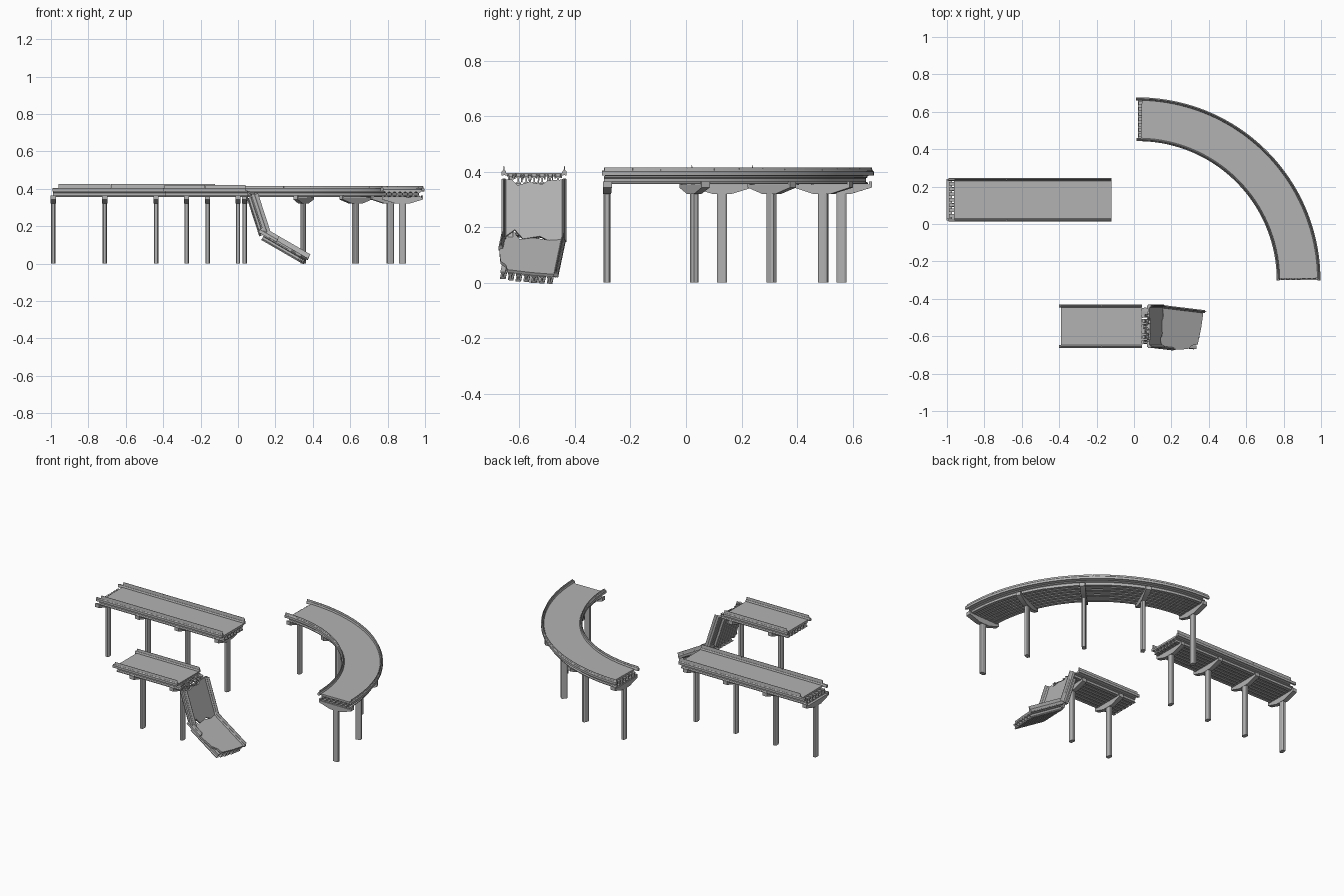
import bpy, bmesh, math, random
from mathutils import Vector, Matrix

random.seed(4)
if "Cube" in bpy.data.objects:
    bpy.data.objects.remove(bpy.data.objects["Cube"])

concrete = bpy.data.materials.new("concrete_grey")
concrete.use_nodes = True
GREY = (0.45, 0.45, 0.45, 1)
concrete.diffuse_color = GREY
concrete.node_tree.nodes["Principled BSDF"].inputs["Base Color"].default_value = GREY

DECK_TOP = 0.395
DECK_BASE = 0.383
GIRDERS = [(i - 3) * 0.0285 for i in range(7)]


# Helpers
def loft(bm, rings):
    """Skin a closed, capped solid through matching rings of points."""
    rows = [[bm.verts.new(p) for p in ring] for ring in rings]
    n = len(rows[0])
    for a, b in zip(rows, rows[1:]):
        for i in range(n):
            j = (i + 1) % n
            bm.faces.new((a[i], a[j], b[j], b[i]))
    bm.faces.new(rows[0])
    bm.faces.new(rows[-1])


def sweep(bm, place, profile, start, end, steps=1):
    stops = [start + (end - start) * k / steps for k in range(steps + 1)]
    loft(bm, [[place(s, u, z) for u, z in profile] for s in stops])


def finish(name, bm):
    bmesh.ops.recalc_face_normals(bm, faces=bm.faces)
    mesh = bpy.data.meshes.new(name)
    bm.to_mesh(mesh)
    bm.free()
    mesh.shade_smooth()
    mesh.set_sharp_from_angle(angle=math.radians(20))
    mesh.materials.append(concrete)
    obj = bpy.data.objects.new(name, mesh)
    bpy.context.collection.objects.link(obj)


# Tracks: distance along, offset across and height become a point
def straight(y):
    return lambda s, u, z: Vector((s, y + u, z))


def bend(s, u, z):
    a = math.radians(s)
    r = 0.86 + u
    return Vector((0.02 + r * math.cos(a), -0.3 + r * math.sin(a), z))


def tilted(origin, pitch, yaw):
    m = (Matrix.Translation(origin) @ Matrix.Rotation(math.radians(pitch), 4, 'Y')
         @ Matrix.Rotation(math.radians(yaw), 4, 'Z'))
    return lambda s, u, z: m @ Vector((s, u, z - DECK_TOP))


# Cross-sections
def girder_profile(u):
    half = [(0.010, 0.355), (0.010, 0.360), (0.003, 0.364),
            (0.003, 0.376), (0.009, 0.379), (0.009, 0.384)]
    return [(u + w, z) for w, z in half] + [(u - w, z) for w, z in reversed(half)]


def kerb_profile(side):
    pts = [(0.101, 0.389), (0.117, 0.386), (0.117, 0.400),
           (0.113, 0.405), (0.104, 0.405), (0.101, 0.398)]
    return [(side * u, z) for u, z in pts]


def rail_profile(side, top):
    return [(side * u, z) for u, z in
            [(0.106, 0.404), (0.112, 0.404), (0.110, top), (0.108, top)]]


SLAB = [(-0.112, DECK_TOP), (-0.112, 0.389), (-0.09, DECK_BASE),
        (0.09, DECK_BASE), (0.112, 0.389), (0.112, DECK_TOP)]
CAP = [(-0.11, 0.365), (-0.11, 0.343), (-0.035, 0.32), (0.035, 0.32),
       (0.11, 0.343), (0.11, 0.365), (0.1, 0.365), (0.1, 0.354),
       (-0.1, 0.354), (-0.1, 0.365)]
COLUMN = [(-0.5, -0.3), (-0.5, 0.3), (-0.3, 0.5), (0.3, 0.5),
          (0.5, 0.3), (0.5, -0.3), (0.3, -0.5), (-0.3, -0.5)]


# Parts
def add_barrier(name, place, side, start, end, inset, top, steps, panels):
    bm = bmesh.new()
    sweep(bm, place, kerb_profile(side), start, end, steps)
    first = start + inset
    size = (end - first) / panels
    for k in range(panels):
        a = first + size * k
        sweep(bm, place, rail_profile(side, top), a, a + size * 0.994,
              max(1, steps // panels))
    finish(name, bm)


def add_girders(name, place, start, ends, steps=1):
    bm = bmesh.new()
    for u, end in zip(GIRDERS, ends):
        sweep(bm, place, girder_profile(u), start, end, steps)
    finish(name, bm)


def add_piers(name, place, stations, unit):
    bm = bmesh.new()
    for s in stations:
        loft(bm, [[place(s + a * 0.024 * unit, b * 0.036, z) for a, b in COLUMN]
                  for z in (0.0, 0.33)])
    finish(name + "_columns", bm)
    bm = bmesh.new()
    for s in stations:
        sweep(bm, place, CAP, s - 0.014 * unit, s + 0.014 * unit)
    finish(name + "_pier_caps", bm)


def add_span(name, place, deck, kerb, beams, stations, unit=1, inset=0.0,
             top=0.425, steps=1, panels=1):
    bm = bmesh.new()
    sweep(bm, place, SLAB, deck[0], deck[1], steps)
    finish(name + "_deck", bm)
    for side, label in ((1, "_barrier_a"), (-1, "_barrier_b")):
        add_barrier(name + label, place, side, kerb[0], kerb[1], inset, top, steps, panels)
    add_girders(name + "_girders", place, beams[0], beams[1], steps)
    add_piers(name, place, stations, unit)


def add_fragment(name, place, outline, beam_start, beam_ends, rails):
    bm = bmesh.new()
    loft(bm, [[place(s, u, z) for s, u in outline] for z in (DECK_BASE, DECK_TOP)])
    finish(name + "_deck", bm)
    add_girders(name + "_girders", place, beam_start, beam_ends)
    for side, start, end in rails:
        label = "_left_barrier" if side > 0 else "_right_barrier"
        add_barrier(name + label, place, side, start, end, 0.004, 0.42, 1, 1)


# Straight bridge
add_span("straight", straight(0.13), (-0.963, -0.12), (-0.993, -0.12),
         (-0.988, [-0.122] * 7), [-0.988 + 0.275 * i for i in range(4)],
         inset=0.033, panels=3)

# Curved bridge
add_span("curved", bend, (0.6, 88.7), (-0.2, 90.6), (0.3, [89.7] * 7),
         [1, 22.5, 45, 67.5, 89], unit=math.degrees(1 / 0.86),
         inset=0.6, top=0.415, steps=45, panels=15)

# Broken bridge, still standing part with torn girder ends
stand = straight(-0.547)
torn = [random.uniform(0.045, 0.08) for _ in GIRDERS]
add_span("broken", stand, (-0.39, 0.04), (-0.402, 0.042), (-0.39, torn),
         [-0.275, 0.0], inset=0.01, top=0.42, panels=2)

# Bent reinforcing rods at the break
bm = bmesh.new()
for u in GIRDERS:
    for du in (-0.009, 0.009):
        drift = random.uniform(-0.006, 0.006)
        drop = random.uniform(0.008, 0.03)
        reach = random.uniform(0.03, 0.05)
        rings = []
        for t in (0, 0.5, 1):
            rings.append([stand(0.035 + reach * t, u + du + drift * t + a * 0.0025,
                                0.389 - drop * t * t + b * 0.0025)
                          for a, b in ((-1, -1), (1, -1), (1, 1), (-1, 1))])
        loft(bm, rings)
finish("reinforcing_rods", bm)

# Steep fallen fragment hanging from the break
add_fragment("steep_fragment", tilted((0.082, -0.547, 0.372), 72, 0),
             [(0.0, 0.11), (0.004, 0.05), (0.018, 0.03), (0.01, -0.02),
              (0.022, -0.06), (0.0, -0.08), (0.0, -0.11), (0.22, -0.11),
              (0.19, -0.07), (0.225, -0.04), (0.215, 0.02), (0.235, 0.06),
              (0.225, 0.11)],
             0.012, [random.uniform(0.2, 0.225) for _ in GIRDERS],
             [(1, 0.0, 0.235), (-1, 0.0, 0.225)])

# Lower fallen fragment resting on the ground
add_fragment("lower_fragment", tilted((0.142, -0.55, 0.162), 30, -6),
             [(0.0, 0.11), (0.255, 0.11), (0.25, 0.02), (0.238, -0.07),
              (0.205, -0.078), (0.18, -0.1), (0.1, -0.113), (0.06, -0.1),
              (0.04, -0.113), (-0.02, -0.112), (-0.03, -0.07),
              (0.015, -0.05), (0.0, 0.0), (0.012, 0.06)],
             0.012, [0.238, 0.245, 0.25, 0.25, 0.255, 0.255, 0.255],
             [(1, -0.01, 0.26), (-1, -0.02, 0.09)])
